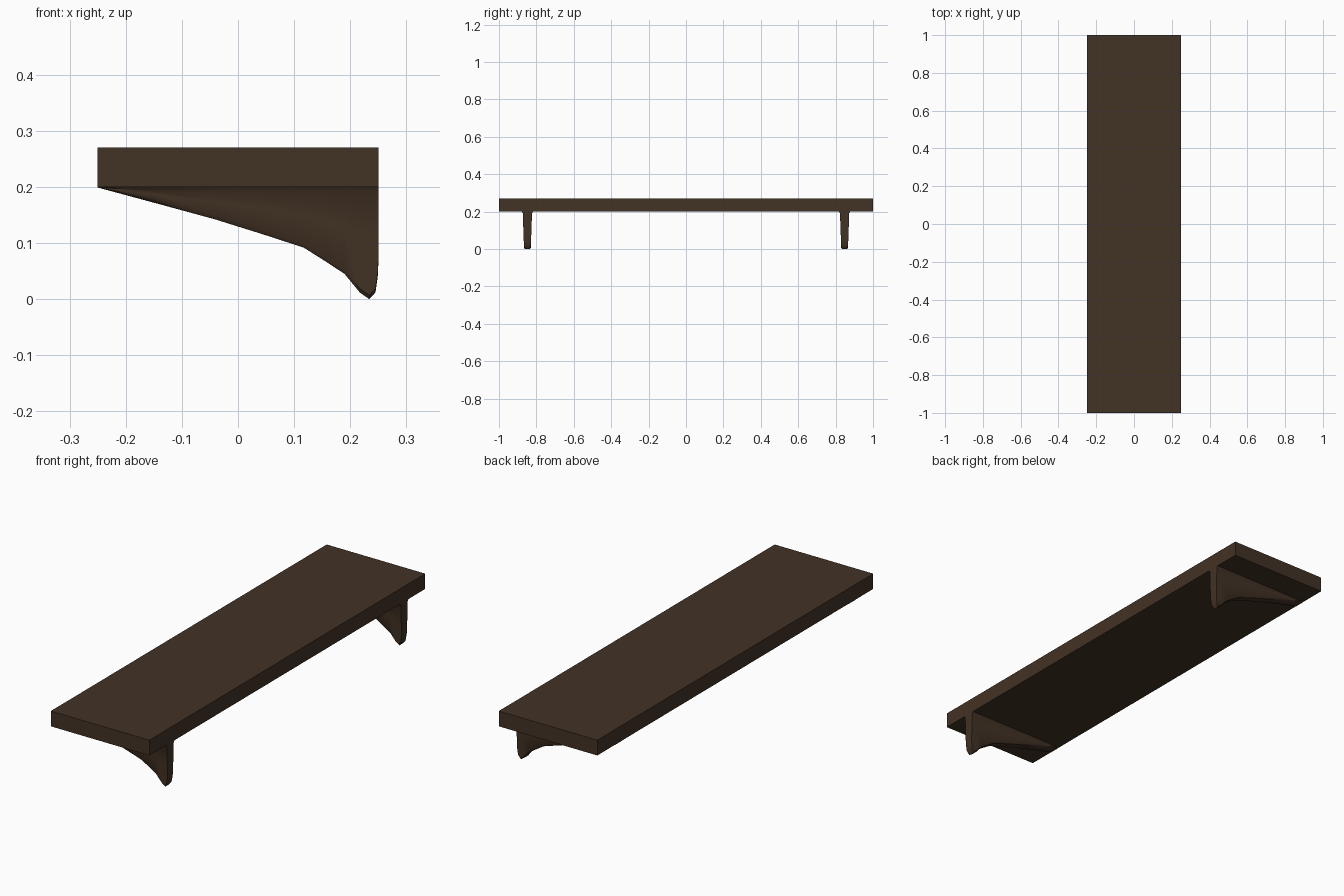
import bpy, bmesh

if "Cube" in bpy.data.objects:
    bpy.data.objects.remove(bpy.data.objects["Cube"])

wood = bpy.data.materials.new("dark_wood")
wood.diffuse_color = (0.055, 0.032, 0.018, 1)
wood.use_nodes = True
wood.node_tree.nodes["Principled BSDF"].inputs["Base Color"].default_value = wood.diffuse_color

TOP = 0.2  # underside of the board


def finish(name, bm):
    bmesh.ops.recalc_face_normals(bm, faces=bm.faces)
    mesh = bpy.data.meshes.new(name)
    bm.to_mesh(mesh)
    bm.free()
    obj = bpy.data.objects.new(name, mesh)
    bpy.context.collection.objects.link(obj)
    mesh.materials.append(wood)
    return obj


# Shelf board
bm = bmesh.new()
bmesh.ops.create_cube(bm, size=1)
bmesh.ops.scale(bm, vec=(0.5, 2.0, 0.07), verts=bm.verts)
bmesh.ops.translate(bm, vec=(0, 0, TOP + 0.035), verts=bm.verts)
finish("shelf_board", bm)

# Lower edge of a bracket, from front tip to wall side
EDGE = [(-0.25, 0.199), (-0.15, 0.172), (-0.04, 0.142), (0.04, 0.117),
        (0.117, 0.092), (0.155, 0.068), (0.19, 0.045), (0.217, 0.012),
        (0.234, 0.0), (0.245, 0.012), (0.249, 0.04), (0.25, 0.06)]


def half_section(z0):
    """Half width and height, from the softened lower edge up to the flared top."""
    h = TOP - z0
    rows = [(0.0, -0.005), (min(0.007, h * 0.3), 0.0),
            (h * 0.55, 0.0), (max(h - 0.008, h * 0.7), 0.0), (h, 0.005)]
    return [(0.018 + 0.035 * (z0 + dz) + extra, z0 + dz) for dz, extra in rows]


def bracket(name, y):
    bm = bmesh.new()
    rings = []
    for x, z0 in EDGE:
        half = half_section(z0)
        ring = [(w, z) for w, z in half] + [(-w, z) for w, z in reversed(half)]
        rings.append([bm.verts.new((x, y + w, z)) for w, z in ring])
    n = len(rings[0])
    for a, b in zip(rings, rings[1:]):
        for i in range(n):
            j = (i + 1) % n
            bm.faces.new((a[i], a[j], b[j], b[i]))
    bm.faces.new(rings[0])
    bm.faces.new(rings[-1])
    obj = finish(name, bm)
    bpy.ops.object.select_all(action='DESELECT')
    obj.select_set(True)
    bpy.context.view_layer.objects.active = obj
    bpy.ops.object.shade_smooth_by_angle(angle=0.7)


# Matching pair of brackets
for name, y in (("bracket_front", -0.848), ("bracket_back", 0.848)):
    bracket(name, y)
